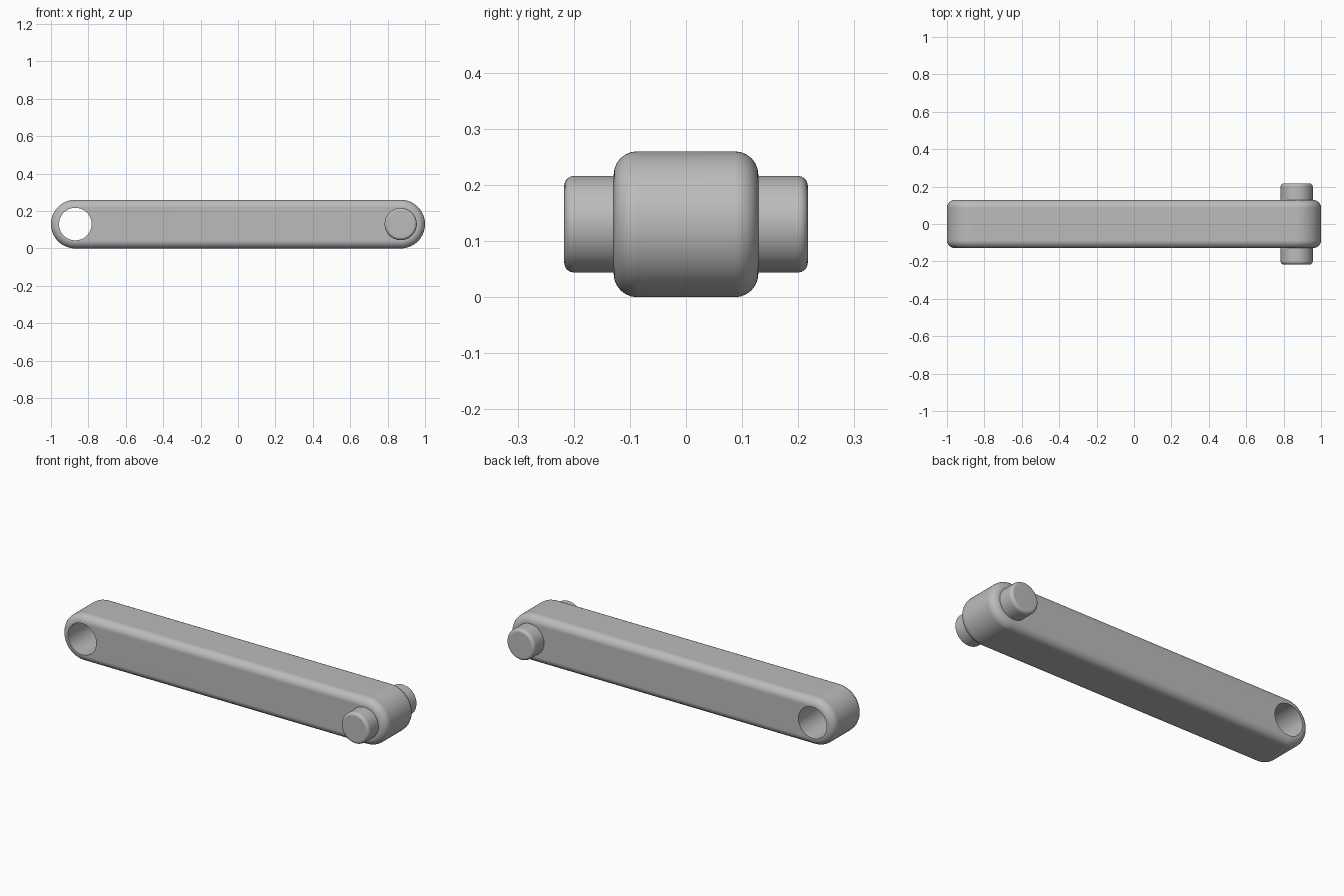
import bpy
import bmesh
from math import sin, cos, pi, radians
from mathutils import Matrix

if "Cube" in bpy.data.objects:
    bpy.data.objects.remove(bpy.data.objects["Cube"])

R = 0.13            # bar end radius, half height
END = 1 - R         # distance of the end centres from the middle
HALF_DEPTH = 0.129

grey = bpy.data.materials.new("plain grey")
grey.use_nodes = True
colour = (0.5, 0.5, 0.5, 1)
grey.diffuse_color = colour
grey.node_tree.nodes["Principled BSDF"].inputs["Base Color"].default_value = colour


def prism(name, outline, half_depth, bevel=0, segments=6):
    """Extrude an (x, z) outline along y and round both rims."""
    bm = bmesh.new()
    face = bm.faces.new([bm.verts.new((x, -half_depth, z)) for x, z in outline])
    moved = bmesh.ops.extrude_face_region(bm, geom=[face])["geom"]
    verts = [v for v in moved if isinstance(v, bmesh.types.BMVert)]
    bmesh.ops.translate(bm, verts=verts, vec=(0, 2 * half_depth, 0))
    bmesh.ops.recalc_face_normals(bm, faces=bm.faces)
    if bevel:
        rims = [e for e in bm.edges
                if abs(e.verts[0].co.y - e.verts[1].co.y) < 1e-5]
        bmesh.ops.bevel(bm, geom=rims, offset=bevel, segments=segments,
                        profile=0.5, affect='EDGES')
    mesh = bpy.data.meshes.new(name)
    bm.to_mesh(mesh)
    bm.free()
    mesh.materials.append(grey)
    obj = bpy.data.objects.new(name, mesh)
    bpy.context.collection.objects.link(obj)
    return obj


def arc(cx, radius, start, sweep, steps):
    return [(cx + radius * cos(start + sweep * i / steps),
             R + radius * sin(start + sweep * i / steps))
            for i in range(steps + 1)]


def activate(obj):
    bpy.ops.object.select_all(action='DESELECT')
    obj.select_set(True)
    bpy.context.view_layer.objects.active = obj


def smooth(obj):
    activate(obj)
    bpy.ops.object.shade_smooth_by_angle(angle=radians(35))
    weighted = obj.modifiers.new("flat faces", 'WEIGHTED_NORMAL')
    weighted.keep_sharp = True


# Bar with round ends and soft rims
outline = arc(END, R, -pi / 2, pi, 32) + arc(-END, R, pi / 2, pi, 32)
bar = prism("link_bar", outline, HALF_DEPTH, 0.042)

# Through hole at the right end
cutter = prism("hole_cutter", arc(-END, 0.087, 0, 2 * pi, 64)[:-1], 0.3)
cutter.hide_render = True
cut = bar.modifiers.new("hole", 'BOOLEAN')
cut.operation = 'DIFFERENCE'
cut.solver = 'EXACT'
cut.object = cutter
activate(bar)
bpy.ops.object.modifier_apply(modifier=cut.name)
bpy.data.objects.remove(cutter)
smooth(bar)

# Pin through the left end, sticking out on both sides
pin = prism("hinge_pin", arc(END, 0.086, 0, 2 * pi, 64)[:-1], 0.217, 0.017, 4)
smooth(pin)
